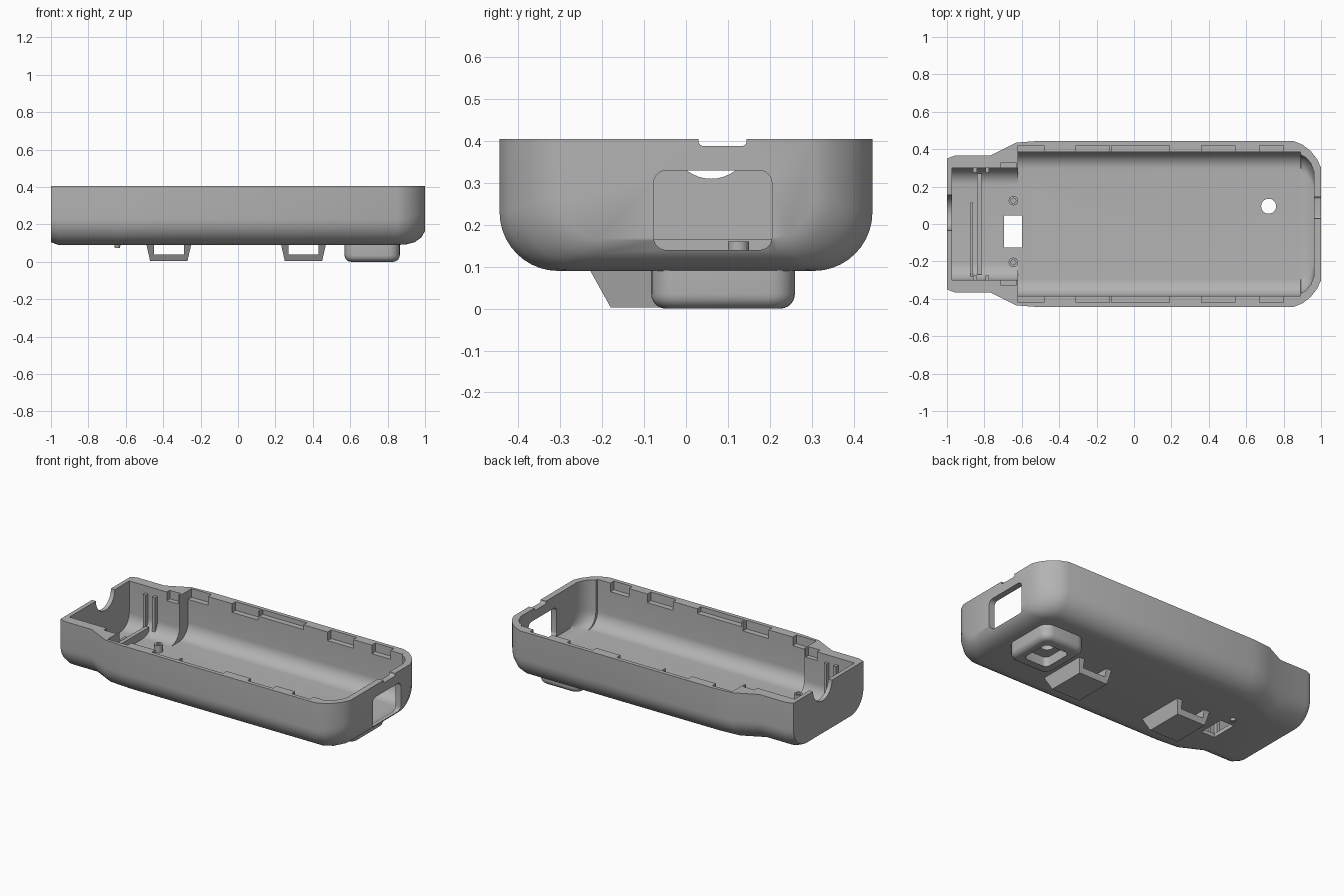
import bpy, bmesh, math
from mathutils import Matrix, Vector

if "Cube" in bpy.data.objects:
    bpy.data.objects.remove(bpy.data.objects["Cube"], do_unlink=True)

grey = bpy.data.materials.new("plain grey")
grey.use_nodes = True
grey.diffuse_color = (0.45, 0.45, 0.45, 1)
grey.node_tree.nodes["Principled BSDF"].inputs["Base Color"].default_value = grey.diffuse_color

FLOOR, TOP, BASE = 0.115, 0.405, 0.09


def make(name, bm):
    bmesh.ops.recalc_face_normals(bm, faces=bm.faces)
    mesh = bpy.data.meshes.new(name)
    bm.to_mesh(mesh)
    bm.free()
    mesh.materials.append(grey)
    ob = bpy.data.objects.new(name, mesh)
    bpy.context.collection.objects.link(ob)
    return ob


def tray(name, stations, top, segs=10):
    """Loft a round-bottomed U section through (x, half width, bottom, radius)."""
    bm = bmesh.new()
    rings = []
    for x, w, zb, r in stations:
        arc = [(w - r + r * math.cos(a), zb + r - r * math.sin(a))
               for a in (math.pi / 2 * i / segs for i in range(segs + 1))]
        half = [(w, top)] + arc
        pts = half + [(-y, z) for y, z in reversed(half)]
        rings.append([bm.verts.new((x, y, z)) for y, z in pts])
    n = len(rings[0])
    for a, b in zip(rings, rings[1:]):
        for i in range(n):
            j = (i + 1) % n
            bm.faces.new((a[i], a[j], b[j], b[i]))
    bm.faces.new(rings[0])
    bm.faces.new(rings[-1])
    return make(name, bm)


def box(name, x, y, z, radius=0, axis=None, segs=6):
    """Box from ranges; optionally round the edges running along one axis."""
    bm = bmesh.new()
    bmesh.ops.create_cube(bm, size=1)
    for v in bm.verts:
        v.co = Vector([(r[0] + r[1]) / 2 + c * (r[1] - r[0]) for r, c in zip((x, y, z), v.co)])
    if radius:
        edges = [e for e in bm.edges
                 if abs((e.verts[0].co - e.verts[1].co).normalized()[axis]) > 0.9]
        bmesh.ops.bevel(bm, geom=edges, offset=radius, segments=segs, profile=0.5, affect='EDGES')
    return make(name, bm)


def rod(name, centre, radius, length, axis='Z', tip=1.0):
    bm = bmesh.new()
    rot = Matrix.Rotation(math.pi / 2, 4, 'Y') if axis == 'X' else Matrix()
    bmesh.ops.create_cone(bm, cap_ends=True, segments=40, radius1=radius * tip, radius2=radius,
                          depth=length, matrix=Matrix.Translation(centre) @ rot)
    return make(name, bm)


def cut(ob, *cutters):
    for c in cutters:
        mod = ob.modifiers.new("cut", 'BOOLEAN')
        mod.operation, mod.solver, mod.object = 'DIFFERENCE', 'EXACT', c
        bpy.context.view_layer.update()
        mesh = bpy.data.meshes.new_from_object(
            ob.evaluated_get(bpy.context.evaluated_depsgraph_get()))
        ob.modifiers.clear()
        ob.data = mesh
        bpy.data.objects.remove(c, do_unlink=True)


# Outer shell with narrow left neck and rounded right end
shell = tray("case_shell", [
    (-1.0, 0.35, 0.105, 0.13), (-0.96, 0.365, BASE, 0.14), (-0.77, 0.365, BASE, 0.14),
    (-0.63, 0.435, BASE, 0.14), (-0.5, 0.445, BASE, 0.14), (0.85, 0.445, BASE, 0.14),
    (0.9, 0.425, 0.093, 0.14), (0.945, 0.39, 0.105, 0.14), (0.98, 0.345, 0.13, 0.13),
    (1.0, 0.3, 0.165, 0.1)], TOP)

# Main and neck cavities
cut(shell,
    tray("main_cavity", [(-0.62, 0.385, FLOOR, 0.09), (0.89, 0.385, FLOOR, 0.09),
                         (0.892, 0.37, FLOOR, 0.09), (0.92, 0.355, 0.12, 0.09),
                         (0.945, 0.325, 0.13, 0.09), (0.962, 0.28, 0.14, 0.09)], 0.6),
    tray("neck_cavity", [(-0.973, 0.3, FLOOR, 0.09), (-0.6, 0.3, FLOOR, 0.09)], 0.6))

# Port window, top notches and floor openings
cut(shell,
    box("port_window", (0.9, 1.1), (-0.077, 0.205), (0.14, 0.33), 0.03, 0),
    box("top_notch", (0.9, 1.1), (0.03, 0.145), (0.388, 0.5), 0.012, 0),
    rod("cable_notch", (-1, 0.06, TOP), 0.095, 0.12, 'X'),
    box("switch_hole", (-0.695, -0.6), (-0.125, 0.045), (0, 0.2)),
    rod("lens_hole", (0.72, 0.095, 0.1), 0.04, 0.4))

# Snap pockets along both side walls
pockets = [(-0.62, -0.48, 0.42, 0.35), (-0.31, -0.13, 0.42, 0.35), (-0.12, 0.19, 0.42, 0.375),
           (0.36, 0.54, 0.42, 0.35), (0.67, 0.8, 0.42, 0.35), (-0.71, -0.63, 0.33, 0.35)]
for x0, x1, y, z in pockets:
    for s in (-1, 1):
        inner = y - 0.06
        cut(shell, box("snap_pocket", (x0, x1), sorted((s * inner, s * y)), (z, 0.5)))

# Low ribs and wall guides in the neck
box("neck_rib", (-0.84, -0.815), (-0.27, 0.27), (FLOOR - 0.01, 0.165))
box("neck_lip", (-0.875, -0.86), (-0.28, 0.115), (FLOOR - 0.01, 0.15))
for side, s in (("left", 1), ("right", -1)):
    for i, x in enumerate((-0.86, -0.795)):
        box(f"guide_{side}_{i}", (x, x + 0.02), sorted((s * 0.275, s * 0.31)), (0.13, 0.36))

# Floor posts with a dimple, and the small pip underneath
for i, y in enumerate((0.125, -0.205)):
    post = rod(f"post_{i}", (-0.645, y, 0.13), 0.025, 0.06)
    cut(post, rod("dimple", (-0.645, y, 0.165), 0.013, 0.04))
rod("under_pip", (-0.645, 0.1, 0.085), 0.018, 0.02, tip=0.75)

# Strap loops: tapered blocks with a tunnel running front to back
for i, x in enumerate((-0.37, 0.35)):
    loop = box(f"strap_loop_{i}", (x - 0.12, x + 0.12), (-0.23, 0.08), (0.003, BASE + 0.003))
    for v in loop.data.vertices:
        if v.co.z < 0.05:
            v.co.x = x + (v.co.x - x) * 0.83
            v.co.y += 0.05 if v.co.y < 0 else -0.02
    cut(loop, box("tunnel", (x - 0.08, x + 0.08), (-0.4, 0.3), (0.04, BASE)))

# Lens pad with softened rim, recess and hole
pad = box("lens_pad", (0.57, 0.865), (-0.083, 0.26), (0, BASE + 0.005), 0.06, 2)
bm = bmesh.new()
bm.from_mesh(pad.data)
rim = [e for e in bm.edges if all(v.co.z < 0.01 for v in e.verts)]
bmesh.ops.bevel(bm, geom=rim, offset=0.035, segments=6, profile=0.5, affect='EDGES')
bm.to_mesh(pad.data)
bm.free()
cut(pad, box("recess", (0.635, 0.805), (-0.01, 0.19), (-0.1, 0.06), 0.03, 2),
    rod("lens_hole", (0.72, 0.095, 0.1), 0.04, 0.4))

# Smooth shading with sharp edges kept
bpy.ops.object.select_all(action='DESELECT')
for ob in bpy.context.collection.objects:
    if ob.type == 'MESH':
        ob.select_set(True)
        bpy.context.view_layer.objects.active = ob
bpy.ops.object.shade_smooth_by_angle(angle=math.radians(30))
